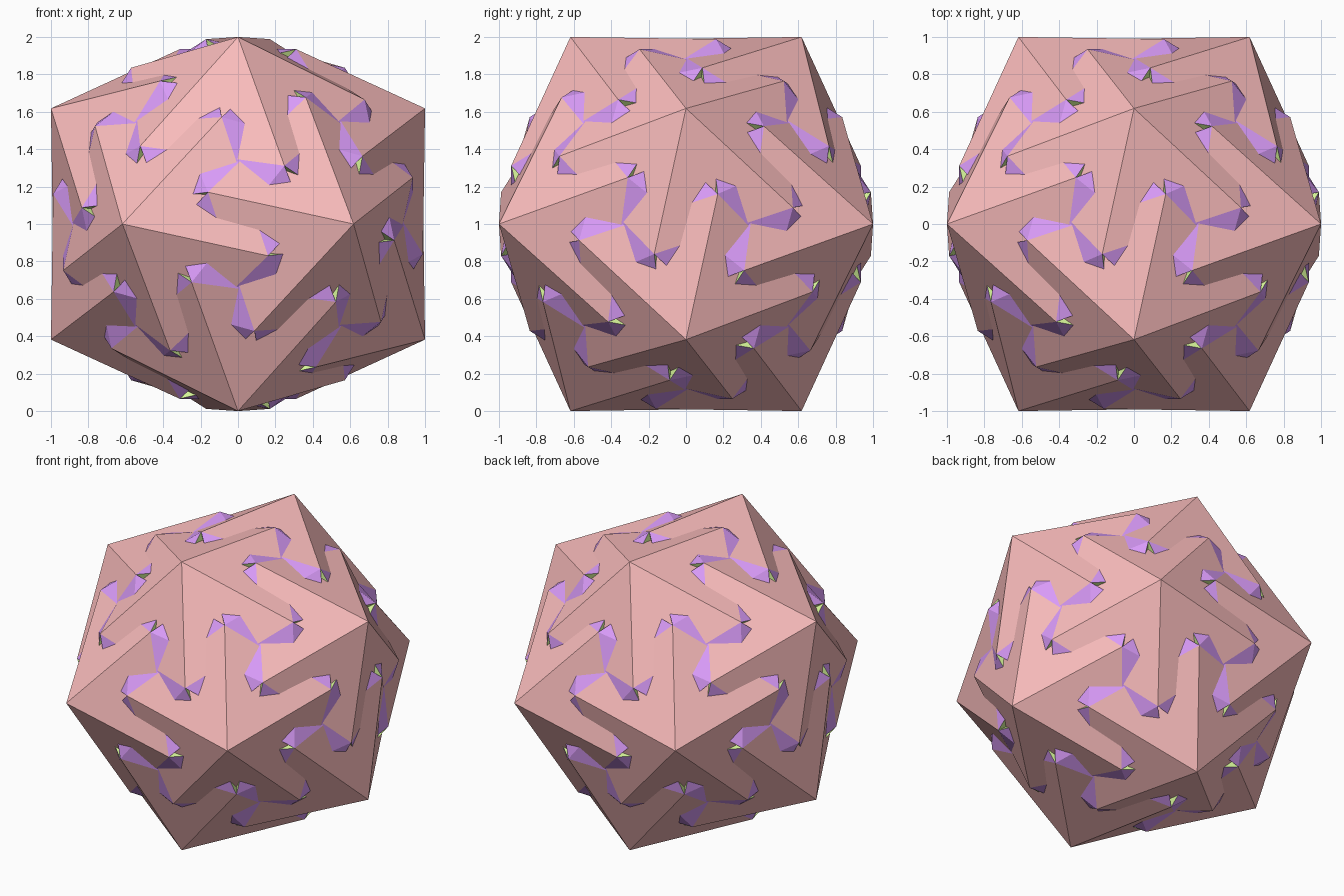
import bpy, math
from mathutils import Vector, Matrix

if "Cube" in bpy.data.objects:
    bpy.data.objects.remove(bpy.data.objects["Cube"])

G = (math.sqrt(5) - 1) / 2
V1, V2, TOP = Vector((-G, -1, 0)), Vector((G, -1, 0)), Vector((0, -G, 1))
R5 = Matrix.Rotation(math.radians(72), 3, V1)          # five-fold turn
R2 = Matrix.Rotation(math.pi, 3, (V2 + TOP).normalized())  # two-fold turn


def corners(p):
    q = R5 @ p
    return q, R2 @ q


def error(p):
    # all triangle edges must be equally long
    q, x = corners(p)
    d = (p - V1).length
    return Vector(((p - q).length - d, (p - x).length - d, (q - x).length - d))


# Newton search for the shared corner point
P = Vector((0.16, -0.99, -0.166))
for _ in range(15):
    f, h = error(P), 1e-3
    cols = []
    for i in range(3):
        e = Vector((0, 0, 0))
        e[i] = h
        cols.append((error(P + e) - error(P - e)) / (2 * h))
    P = P - Matrix(cols).transposed().inverted() @ f
Q, X = corners(P)
L = (P - V1).length

# inner apex of the star-shaped hollow below V2
axis = V2.normalized()
height = P.dot(axis)
W = axis * (height - math.sqrt(L * L - (P - axis * height).length_squared))

# the 60 turns of the icosahedron
turns, seen, todo = [], set(), [Matrix.Identity(3)]
while todo:
    m = todo.pop()
    key = tuple(round(m[i][j] * 100) + 0 for i in range(3) for j in range(3))
    if key in seen:
        continue
    seen.add(key)
    turns.append(m)
    todo += [R5 @ m, R2 @ m]


def part(name, tri, outward, color):
    a, b, c = tri
    if (b - a).cross(c - a).dot(outward) < 0:
        b, c = c, b
    verts, faces = [], []
    for m in turns:
        n = len(verts)
        verts += [m @ p + Vector((0, 0, 1)) for p in (a, b, c)]
        faces.append((n, n + 1, n + 2))
    mesh = bpy.data.meshes.new(name)
    mesh.from_pydata(verts, [], faces)
    mat = bpy.data.materials.new(name)
    mat.diffuse_color = (*color, 1)
    mat.use_nodes = True
    mat.node_tree.nodes["Principled BSDF"].inputs["Base Color"].default_value = mat.diffuse_color
    mesh.materials.append(mat)
    bpy.context.collection.objects.link(bpy.data.objects.new(name, mesh))


# twisted five-sided pyramids, connecting triangles, star hollows
part("pyramids", (V1, P, Q), V1, (0.95, 0.5, 0.5))
part("snub_triangles", (P, Q, X), P + Q + X, (0.7, 0.33, 0.95))
part("star_hollows", (W, P, X), axis, (0.7, 0.95, 0.33))
